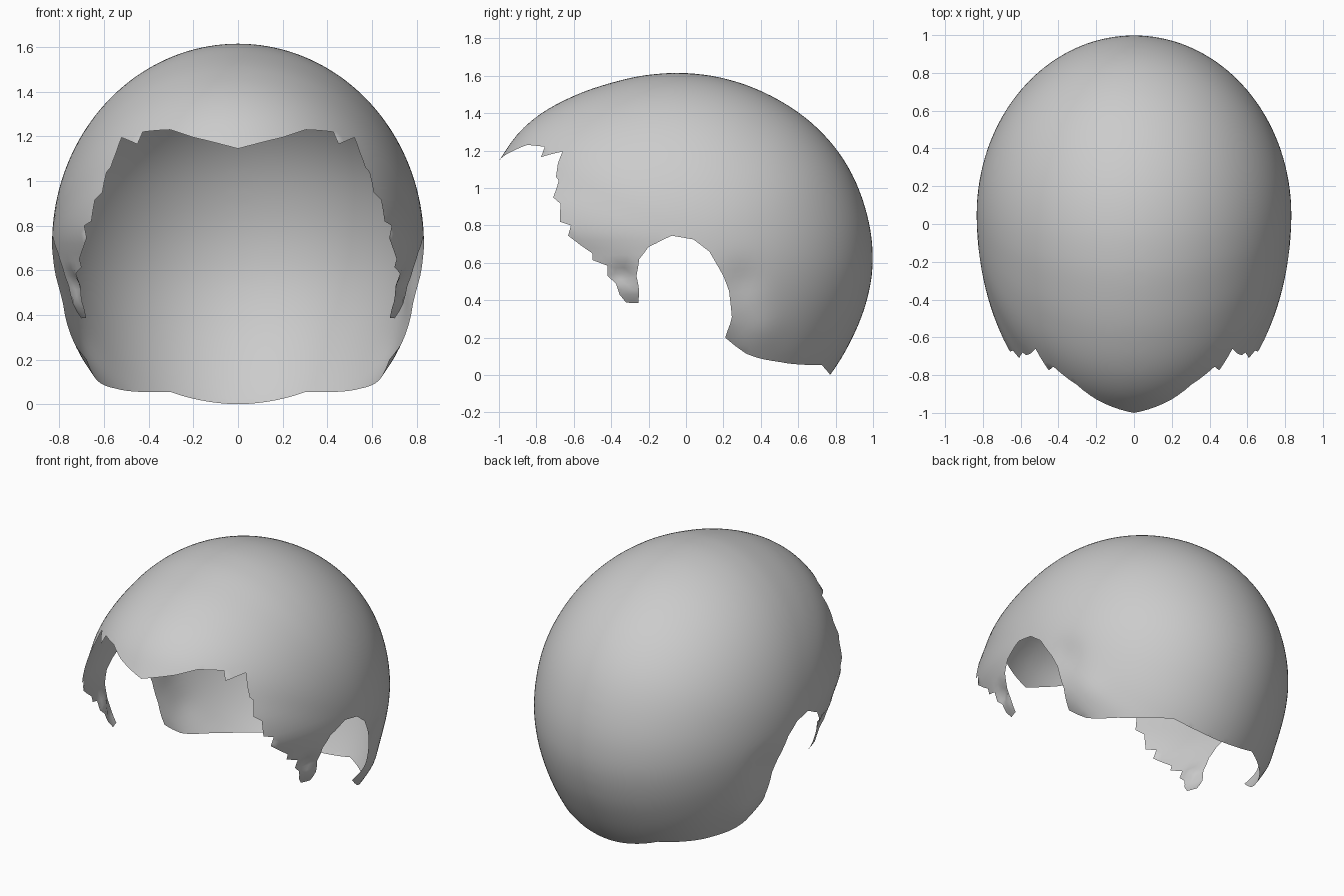
import bpy, bmesh, math
from mathutils import Vector
from mathutils.geometry import delaunay_2d_cdt

if "Cube" in bpy.data.objects:
    bpy.data.objects.remove(bpy.data.objects["Cube"])

CY, CZ, W = 0.05, 0.72, 0.833      # widest point of the head in side view, half width

# Side outline of the whole head form (y, z)
OUTLINE = [(-1.0, 1.145), (-0.9, 1.288), (-0.8, 1.38), (-0.6, 1.492), (-0.4, 1.562),
           (-0.2, 1.605), (-0.07, 1.615), (0.1, 1.605), (0.3, 1.558), (0.5, 1.468),
           (0.7, 1.322), (0.85, 1.14), (0.95, 0.92), (0.995, 0.7), (0.995, 0.55),
           (0.955, 0.36), (0.885, 0.19), (0.77, 0.0), (0.65, -0.14), (0.48, -0.22),
           (0.3, -0.17), (-0.1, -0.06), (-0.58, 0.14), (-1.0, 0.58), (-1.13, 0.8), (-1.09, 1.0)]

# Open rim in side view, from the nape round the ear to the ragged hairline
RIM = [(0.725, 0.055), (0.5, 0.07), (0.32, 0.115), (0.21, 0.2), (0.245, 0.31), (0.23, 0.45),
       (0.2, 0.53), (0.125, 0.66), (0.04, 0.725), (-0.075, 0.745), (-0.2, 0.685),
       (-0.25, 0.62), (-0.265, 0.53), (-0.25, 0.45), (-0.255, 0.385), (-0.32, 0.387),
       (-0.355, 0.43), (-0.375, 0.49), (-0.42, 0.53), (-0.42, 0.585), (-0.5, 0.615),
       (-0.5, 0.65), (-0.63, 0.745), (-0.615, 0.80), (-0.675, 0.82), (-0.67, 0.915),
       (-0.71, 0.95), (-0.68, 1.04), (-0.695, 1.06), (-0.685, 1.13), (-0.66, 1.195),
       (-0.775, 1.165), (-0.755, 1.22), (-0.85, 1.23), (-0.93, 1.195)]

# Soft bumps and hollows: y, z, radius, sideways offset
DENTS = [(0.3, 0.5, 0.10, -0.018), (0.42, 0.24, 0.10, 0.015),
         (-0.34, 0.54, 0.05, -0.035), (-0.29, 0.44, 0.04, 0.015)]

polar = sorted((math.atan2(z - CZ, y - CY), math.hypot(y - CY, z - CZ)) for y, z in OUTLINE)
T = 2 * math.pi
polar = [(a - T, r) for a, r in polar[-2:]] + polar + [(a + T, r) for a, r in polar[:2]]


def reach(phi):
    """Smooth outline radius in a side-view direction."""
    phi = (phi + math.pi) % T - math.pi
    for i in range(1, len(polar) - 2):
        (a0, r0), (a1, r1), (a2, r2), (a3, r3) = polar[i - 1:i + 3]
        if a1 <= phi <= a2:
            h = a2 - a1
            t = (phi - a1) / h
            m1, m2 = (r2 - r0) / (a2 - a0) * h, (r3 - r1) / (a3 - a1) * h
            return ((2*t**3 - 3*t*t + 1) * r1 + (t**3 - 2*t*t + t) * m1
                    + (3*t*t - 2*t**3) * r2 + (t**3 - t*t) * m2)
    return polar[1][1]


def flatten(y, z):
    """Side-view point to flat dome coordinates."""
    phi = math.atan2(z - CZ, y - CY)
    theta = math.asin(min(1, math.hypot(y - CY, z - CZ) / reach(phi)))
    return Vector((theta * math.cos(phi), theta * math.sin(phi)))


def lift(p):
    """Flat dome coordinates to a point on the head."""
    theta, phi = min(p.length, math.pi / 2), math.atan2(p.y, p.x)
    r = math.sin(theta) * reach(phi)
    y, z = CY + r * math.cos(phi), CZ + r * math.sin(phi)
    x = W * math.cos(theta)
    for dy, dz, s, d in DENTS:
        x += d * math.exp(-((y - dy)**2 + (z - dz)**2) / (s * s)) * math.cos(theta)
    return Vector((max(0, x), y, z))


# Boundary: centre line over the crown, then the rim
start = math.atan2(OUTLINE[0][1] - CZ, OUTLINE[0][0] - CY)
end = math.atan2(0.0 - CZ, 0.77 - CY)
N = 72
crown = []
for i in range(N + 1):
    a = start + (end - start) * i / N
    crown.append(Vector((math.cos(a), math.sin(a))) * (math.pi / 2))
corners = [crown[-1]] + [flatten(*p) for p in RIM] + [crown[0]]
loop = list(crown)
for a, b in zip(corners, corners[1:]):
    n = max(1, round((b - a).length / 0.05))
    loop += [a.lerp(b, k / n) for k in range(1, n + 1)]
loop.pop()

# Even triangular grid of points filling the dome
STEP = 0.045
points = list(loop)
R = int(1.6 / STEP)
for j in range(-R - 6, R + 7):
    for i in range(-R, R + 1):
        p = Vector(((i + 0.5 * (j % 2)) * STEP, j * STEP * 0.866))
        if p.length < 1.545 and min((p - q).length for q in loop) > 0.02:
            points.append(p)
edges = [(i, (i + 1) % len(loop)) for i in range(len(loop))]
flat, _, tris = delaunay_2d_cdt(points, edges, [], 1, 1e-6)[:3]

# Half shell
bm = bmesh.new()
verts = [bm.verts.new(lift(p)) for p in flat]
for t in tris:
    bm.faces.new([verts[i] for i in t])
bmesh.ops.delete(bm, geom=[v for v in bm.verts if not v.link_faces], context='VERTS')
for f in bm.faces:
    f.smooth = True
    if f.normal.length and f.normal.x < -0.5:
        f.normal_flip()
mesh = bpy.data.meshes.new("scalp_shell")
bm.to_mesh(mesh)
bm.free()

shell = bpy.data.objects.new("scalp_shell", mesh)
bpy.context.collection.objects.link(shell)
grey = bpy.data.materials.new("plain grey")
grey.diffuse_color = (0.6, 0.6, 0.6, 1)
grey.use_nodes = True
grey.node_tree.nodes["Principled BSDF"].inputs["Base Color"].default_value = grey.diffuse_color
mesh.materials.append(grey)

# Other half
mirror = shell.modifiers.new("mirror", 'MIRROR')
mirror.use_axis[0] = True
mirror.use_clip = True
mirror.merge_threshold = 0.001
